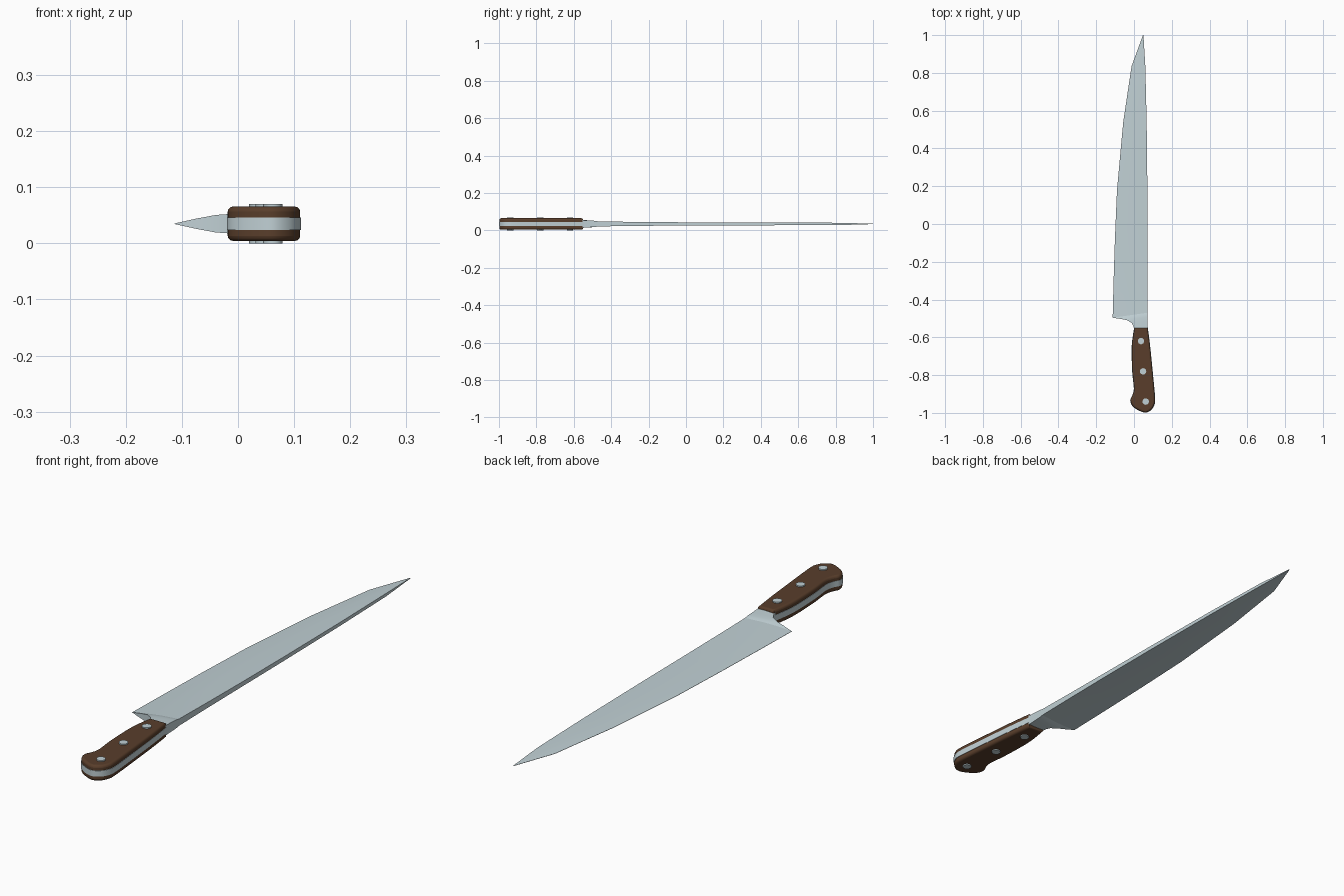
import bpy, bmesh, math
from mathutils import Vector

if "Cube" in bpy.data.objects:
    bpy.data.objects.remove(bpy.data.objects["Cube"])

ZC = 0.035  # mid plane of the knife


def material(name, rgb):
    m = bpy.data.materials.new(name)
    m.diffuse_color = (*rgb, 1)
    m.use_nodes = True
    m.node_tree.nodes["Principled BSDF"].inputs["Base Color"].default_value = m.diffuse_color
    return m


steel = material("steel", (0.53, 0.63, 0.66))
wood = material("dark wood", (0.10, 0.048, 0.024))


def finish(bm, name, mat, angle=30):
    bmesh.ops.recalc_face_normals(bm, faces=bm.faces)
    me = bpy.data.meshes.new(name)
    bm.to_mesh(me)
    bm.free()
    me.materials.append(mat)
    ob = bpy.data.objects.new(name, me)
    bpy.context.collection.objects.link(ob)
    bpy.ops.object.select_all(action='DESELECT')
    ob.select_set(True)
    bpy.context.view_layer.objects.active = ob
    bpy.ops.object.shade_smooth_by_angle(angle=math.radians(angle))
    return ob


def loft(name, stations, mat):
    # station: edge xy, spine xy, half thickness at edge, middle, spine
    bm = bmesh.new()
    rings = []
    for ex, ey, sx, sy, he, hm, hs in stations:
        def at(t, h):
            return bm.verts.new((ex + (sx - ex) * t, ey + (sy - ey) * t, ZC + h))
        prof = [(0, he), (0.3, he + (hm - he) * 0.65), (0.6, hm), (1, hs)]
        rings.append([at(t, h) for t, h in prof] + [at(t, -h) for t, h in prof[::-1]])
    n = len(rings[0])
    for a, b in zip(rings, rings[1:]):
        for i in range(n):
            j = (i + 1) % n
            bm.faces.new((a[i], a[j], b[j], b[i]))
    bm.faces.new(rings[0])
    bm.faces.new(rings[-1])
    return finish(bm, name, mat)


def smooth_outline(pts, keep, steps=4):
    # Catmull-Rom through closed points; the last side (keep) stays straight
    out, n = [], len(pts)
    for i in range(n):
        p1, p2 = Vector(pts[i]), Vector(pts[(i + 1) % n])
        if keep and i == n - 1:
            out.append(p1)
            continue
        p0 = Vector(pts[i - 1]) if i > 0 else p1
        p3 = Vector(pts[i + 2]) if i + 2 < n else p2
        for k in range(steps):
            t = k / steps
            out.append(0.5 * (2 * p1 + (p2 - p0) * t + (2 * p0 - 5 * p1 + 4 * p2 - p3) * t * t
                              + (3 * p1 - p0 - 3 * p2 + p3) * t ** 3))
    return out


def slab(name, outline, z0, z1, mat):
    bm = bmesh.new()
    f = bm.faces.new([bm.verts.new((p.x, p.y, z0)) for p in outline])
    r = bmesh.ops.extrude_face_region(bm, geom=[f])
    bmesh.ops.translate(bm, vec=(0, 0, z1 - z0),
                        verts=[v for v in r["geom"] if isinstance(v, bmesh.types.BMVert)])
    return finish(bm, name, mat)


# Blade, from heel to tip
loft("blade", [
    (-0.113, -0.496, 0.072, -0.470, 0.0005, 0.012, 0.0135),
    (-0.108, -0.30, 0.072, -0.30, 0.0005, 0.009, 0.011),
    (-0.101, -0.08, 0.072, -0.08, 0.0005, 0.008, 0.009),
    (-0.090, 0.18, 0.071, 0.18, 0.0005, 0.007, 0.008),
    (-0.057, 0.54, 0.067, 0.54, 0.0005, 0.006, 0.007),
    (-0.013, 0.835, 0.060, 0.835, 0.0005, 0.005, 0.006),
    (0.047, 0.999, 0.050, 1.0, 0.0004, 0.0008, 0.001)], steel)

# Bolster flaring from the handle into the heel
loft("bolster", [
    (0.000, -0.556, 0.073, -0.556, 0.020, 0.021, 0.020),
    (-0.003, -0.540, 0.072, -0.538, 0.019, 0.020, 0.019),
    (-0.013, -0.523, 0.072, -0.515, 0.0175, 0.019, 0.018),
    (-0.040, -0.508, 0.072, -0.492, 0.0155, 0.0175, 0.017),
    (-0.075, -0.502, 0.072, -0.480, 0.009, 0.0155, 0.0155),
    (-0.113, -0.496, 0.072, -0.470, 0.0005, 0.012, 0.0135)], steel)

# Handle: full tang between two rounded wooden scales
handle = [(0.001, -0.548), (-0.010, -0.62), (-0.013, -0.68), (-0.009, -0.79), (-0.001, -0.87),
          (-0.008, -0.905), (-0.020, -0.932), (-0.010, -0.962), (0.018, -0.984), (0.060, -0.999),
          (0.092, -0.984), (0.109, -0.955), (0.112, -0.92), (0.102, -0.81), (0.086, -0.65),
          (0.073, -0.548)]
outline = smooth_outline(handle, True)
slab("tang", outline, ZC - 0.0115, ZC + 0.0115, steel)

centre = Vector((0.045, -0.772))
inset = [Vector((centre.x + (p.x - centre.x) * 0.975, centre.y + (p.y - centre.y) * 0.993))
         for p in outline]
rivets = [(0.037, -0.62), (0.048, -0.78), (0.062, -0.94)]
for side, label in ((1, "top"), (-1, "bottom")):
    ob = slab(label + "_handle_scale", inset, ZC + side * 0.0115, ZC + side * 0.0305, wood)
    # round only the outer rim
    bm = bmesh.new()
    bm.from_mesh(ob.data)
    rim = [e for e in bm.edges if all(abs(v.co.z - ZC) > 0.03 for v in e.verts)]
    bmesh.ops.bevel(bm, geom=rim, offset=0.009, segments=3, profile=0.5, affect='EDGES')
    bm.to_mesh(ob.data)
    bm.free()
    ob.data.shade_smooth()
    bpy.ops.object.shade_smooth_by_angle(angle=math.radians(40))
    # Rivet heads
    for i, (x, y) in enumerate(rivets):
        circle = [Vector((x + 0.017 * math.cos(a * math.tau / 16), y + 0.017 * math.sin(a * math.tau / 16)))
                  for a in range(16)]
        slab(f"{label}_rivet_{i + 1}", circle, ZC + side * 0.02, ZC + side * 0.035, steel)
